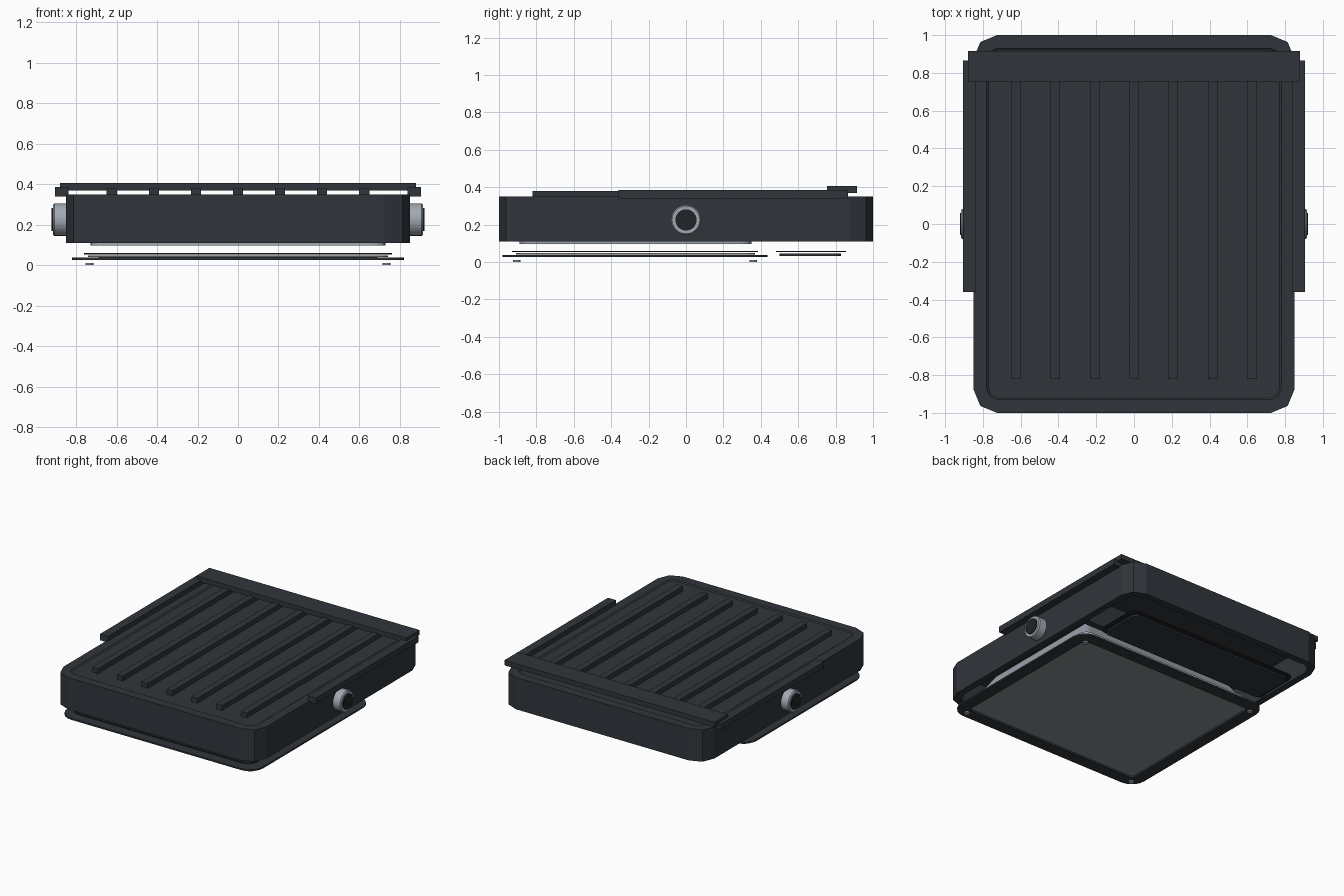
import bpy, bmesh, math

if "Cube" in bpy.data.objects:
    bpy.data.objects.remove(bpy.data.objects["Cube"])


def material(name, rgb):
    m = bpy.data.materials.new(name)
    m.diffuse_color = (*rgb, 1)
    m.use_nodes = True
    m.node_tree.nodes["Principled BSDF"].inputs["Base Color"].default_value = m.diffuse_color
    return m


DARK = material("dark_paint", (0.03, 0.036, 0.044))
BLACK = material("black_rubber", (0.015, 0.017, 0.02))
METAL = material("bare_metal", (0.36, 0.40, 0.45))
GLASS = material("grey_glass", (0.25, 0.27, 0.28))


def finish(name, bm, mat):
    bmesh.ops.recalc_face_normals(bm, faces=bm.faces)
    me = bpy.data.meshes.new(name)
    bm.to_mesh(me)
    bm.free()
    ob = bpy.data.objects.new(name, me)
    bpy.context.collection.objects.link(ob)
    me.materials.append(mat)
    return ob


def outline(hx, y0, y1, r, segs):
    """Rounded rectangle, counter-clockwise."""
    pts = []
    corners = [(hx - r, y1 - r), (r - hx, y1 - r), (r - hx, y0 + r), (hx - r, y0 + r)]
    for q, (cx, cy) in enumerate(corners):
        for i in range(segs + 1):
            a = (q + i / segs) * math.pi / 2
            pts.append((cx + r * math.cos(a), cy + r * math.sin(a)))
    return pts


def loft(name, mat, hx, y0, y1, r, segs, profile, closed=False):
    """Sweep (inset, z) profile round a rounded rectangle; cap or close it."""
    bm = bmesh.new()
    loops = []
    for d, z in profile:
        pts = outline(hx - d, y0 + d, y1 - d, max(r - d, 0.03), segs)
        loops.append([bm.verts.new((x, y, z)) for x, y in pts])
    pairs = list(zip(loops, loops[1:]))
    if closed:
        pairs.append((loops[-1], loops[0]))
    else:
        bm.faces.new(loops[0])
        bm.faces.new(loops[-1])
    for a, b in pairs:
        n = len(a)
        for i in range(n):
            bm.faces.new((a[i], a[(i + 1) % n], b[(i + 1) % n], b[i]))
    return finish(name, bm, mat)


def box(name, mat, x0, x1, y0, y1, z0, z1):
    bm = bmesh.new()
    bmesh.ops.create_cube(bm, size=1)
    for v in bm.verts:
        v.co = ((x0 + x1) / 2 + v.co.x * (x1 - x0),
                (y0 + y1) / 2 + v.co.y * (y1 - y0),
                (z0 + z1) / 2 + v.co.z * (z1 - z0))
    return finish(name, bm, mat)


def turned(name, mat, profile, segs, place):
    """Revolve (radius, height) profile; place maps it to the model."""
    bm = bmesh.new()
    loops = [[bm.verts.new(place(r * math.cos(2 * math.pi * i / segs),
                                 r * math.sin(2 * math.pi * i / segs), h))
              for i in range(segs)] for r, h in profile]
    for a, b in zip(loops, loops[1:]):
        for i in range(segs):
            bm.faces.new((a[i], a[(i + 1) % segs], b[(i + 1) % segs], b[i]))
    bm.faces.new(loops[0])
    bm.faces.new(loops[-1])
    ob = finish(name, bm, mat)
    for o in bpy.context.selected_objects:
        o.select_set(False)
    ob.select_set(True)
    bpy.context.view_layer.objects.active = ob
    bpy.ops.object.shade_smooth_by_angle(angle=math.radians(35))
    return ob


# Housing: hollow shell, open underneath, slightly sunken top
loft("housing", DARK, 0.85, -1, 1, 0.125, 2,
     [(0.05, 0.31), (0.05, 0.11), (0, 0.11), (0, 0.35), (0.07, 0.35), (0.08, 0.343)])
box("compartment_wall", DARK, -0.81, 0.81, 0.40, 0.45, 0.12, 0.32)

# Cooling ribs, rear bar and side rails
for i in range(7):
    x = (i - 3) * 0.208
    box(f"cooling_rib_{i + 1}", DARK, x - 0.025, x + 0.025, -0.82, 0.82, 0.335, 0.38)
box("rear_bar", DARK, -0.88, 0.88, 0.755, 0.915, 0.37, 0.407)
for s, side in ((1, "right"), (-1, "left")):
    xs = sorted((s * 0.838, s * 0.905))
    box(f"{side}_rail", DARK, *xs, -0.36, 0.865, 0.34, 0.386)
    # Side pivot: metal collar with a dark cap
    place = lambda u, v, h, s=s: (s * h, u, 0.225 + v)
    turned(f"{side}_pivot_collar", METAL,
           [(0.08, 0.84), (0.08, 0.908), (0.074, 0.915), (0.058, 0.915)], 32, place)
    turned(f"{side}_pivot_cap", BLACK, [(0.057, 0.90), (0.057, 0.922)], 32, place)

# Reflector tray inside the lamp compartment
loft("reflector", METAL, 0.73, -0.89, 0.35, 0.06, 4,
     [(0.13, 0.26), (0.035, 0.112), (0.035, 0.097), (0, 0.097), (0, 0.112),
      (0.02, 0.112), (0.12, 0.27)])

# Lamp gasket, glass and glass frame
loft("lamp_gasket", BLACK, 0.76, -0.93, 0.385, 0.08, 5,
     [(0, 0.053), (0, 0.06), (0.04, 0.06), (0.04, 0.053)], True)
loft("glass_panel", GLASS, 0.742, -0.91, 0.37, 0.07, 5, [(0, 0.04), (0, 0.048)])
loft("glass_frame", DARK, 0.82, -0.98, 0.435, 0.11, 5,
     [(0, 0.026), (0, 0.038), (0.09, 0.038), (0.09, 0.026)], True)

# Frame screws
for sx in (-1, 1):
    for y in (-0.905, 0.36):
        turned("frame_screw", METAL, [(0.02, 0), (0.02, 0.01)], 16,
               lambda u, v, h, sx=sx, y=y: (sx * 0.735 + u, y + v, h))

# Rear compartment gasket and cover
loft("cover_gasket", BLACK, 0.72, 0.48, 0.855, 0.06, 4,
     [(0, 0.053), (0, 0.06), (0.04, 0.06), (0.04, 0.053)], True)
loft("rear_cover", DARK, 0.69, 0.50, 0.83, 0.04, 4, [(0, 0.032), (0, 0.045)])
